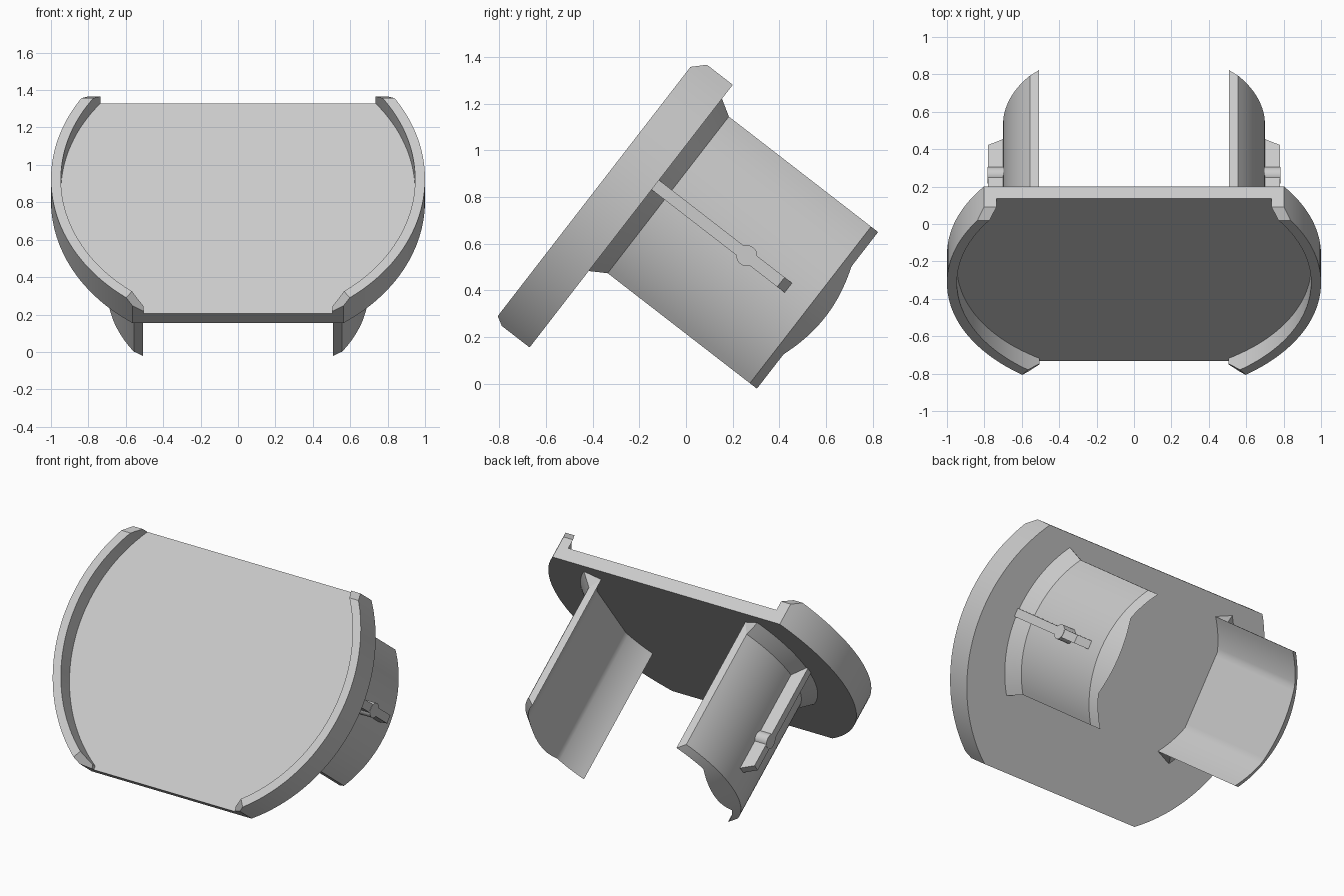
import bpy, bmesh
from math import sin, cos, asin, acos, sqrt, pi, radians
from mathutils import Matrix, Vector

cube = bpy.data.objects.get("Cube")
if cube:
    bpy.data.objects.remove(cube, do_unlink=True)

grey = bpy.data.materials.new("light_grey")
grey.use_nodes = True
grey.diffuse_color = (0.6, 0.6, 0.6, 1)
grey.node_tree.nodes["Principled BSDF"].inputs["Base Color"].default_value = (0.6, 0.6, 0.6, 1)

# Tilted frame: local x across, local y up the plate, local z out of its front
UP = Vector((0, 0.612, 0.791))
OUT = Vector((0, -0.791, 0.612))
FRAME = Matrix.Translation((0, -0.165, 0.808)) @ Matrix((
    (1, 0, 0, 0), (0, UP.y, OUT.y, 0), (0, UP.z, OUT.z, 0), (0, 0, 0, 1)))

TOP, BOTTOM = 0.597, -0.825      # straight cuts of the disc
PLATE, RIM = 0.08, 0.19          # heights above the back face
MID = 0.055                      # centre line of the arms


def arc(radius, start, end, n=40):
    return [(radius * cos(start + (end - start) * i / n),
             radius * sin(start + (end - start) * i / n)) for i in range(n + 1)]


def prism(bm, points, low, high, place):
    """Extrude a flat outline between two heights."""
    a = [bm.verts.new(place(p, q, low)) for p, q in points]
    b = [bm.verts.new(place(p, q, high)) for p, q in points]
    bm.faces.new(a)
    bm.faces.new(b)
    for i in range(len(a)):
        j = (i + 1) % len(a)
        bm.faces.new((a[i], a[j], b[j], b[i]))


def chamfer(bm, point, normal):
    """Slice off everything past a plane and close the cut."""
    geom = bm.verts[:] + bm.edges[:] + bm.faces[:]
    cut = bmesh.ops.bisect_plane(bm, geom=geom, plane_co=point, plane_no=normal,
                                 clear_outer=True)["geom_cut"]
    edges = [e for e in cut if isinstance(e, bmesh.types.BMEdge)]
    bmesh.ops.holes_fill(bm, edges=edges, sides=0)


def finish(bm, name, mirrored=True):
    bmesh.ops.recalc_face_normals(bm, faces=bm.faces[:])
    mesh = bpy.data.meshes.new(name)
    bm.to_mesh(mesh)
    bm.free()
    mesh.materials.append(grey)
    mesh.shade_smooth()
    mesh.set_sharp_from_angle(angle=radians(25))
    obj = bpy.data.objects.new(name, mesh)
    bpy.context.collection.objects.link(obj)
    obj.matrix_world = FRAME
    if mirrored:
        obj.modifiers.new("Mirror", "MIRROR").use_mirror_merge = False


def flat(p, q, h):
    return (p, q, h)


# Disc plate with straight top and bottom
side = arc(1, asin(BOTTOM), asin(TOP))
bm = bmesh.new()
prism(bm, side + [(-x, y) for x, y in reversed(side)], 0, PLATE, flat)
finish(bm, "plate", mirrored=False)

# Raised side rims with chamfered ends
INNER, GAP = 0.947, 0.505
bm = bmesh.new()
outline = side + arc(INNER, asin(TOP / INNER), -acos(GAP / INNER)) + [(GAP, BOTTOM)]
prism(bm, outline, PLATE, RIM, flat)
chamfer(bm, (0, TOP, 0.14), (0, 1, 1))
chamfer(bm, (0.53, -0.795, 0.139), (-0.82, -0.57, 1))
finish(bm, "side_rims")

# Curved arms: flared root, bevelled tip, flat inside with thin edges
R, THIN, FLAT, HALF, LENGTH = 0.7, 0.662, 0.618, 0.424, 0.84
STEPS = 36
bm = bmesh.new()
rows = []
for i in range(STEPS + 1):
    u = HALF * (2 * i / STEPS - 1)
    x_out = sqrt(R * R - u * u)
    x_in = min(FLAT, sqrt(THIN * THIN - u * u))
    tip = LENGTH + R - sqrt(x_in * x_in + u * u)
    loop = [(x_in, u, 0), (x_out * 1.1, u * 1.1, 0), (x_out, u, 0.07),
            (x_out, u, LENGTH), (x_in, u, tip)]
    rows.append([bm.verts.new((x, y + MID, -w)) for x, y, w in loop])
for a, b in zip(rows, rows[1:]):
    for k in range(5):
        m = (k + 1) % 5
        bm.faces.new((a[k], a[m], b[m], b[k]))
for row in (rows[0], rows[-1]):
    bm.faces.new(row[:3])
    bm.faces.new((row[0], row[2], row[3], row[4]))
finish(bm, "arms")

# Narrow rib along the outside of each arm
bm = bmesh.new()
prism(bm, [(0.65, 0), (0.78, 0), (0.78, 0.68), (0.7, 0.72), (0.65, 0.72)],
      MID - 0.026, MID + 0.026, lambda p, q, h: (p, h, -q))
finish(bm, "arm_ribs")

# Round nub crossing each rib
bm = bmesh.new()
prism(bm, arc(0.045, 0, 2 * pi, 24)[:-1], 0.65, 0.782,
      lambda p, q, h: (h, p + MID, q - 0.495))
finish(bm, "rib_nubs")
